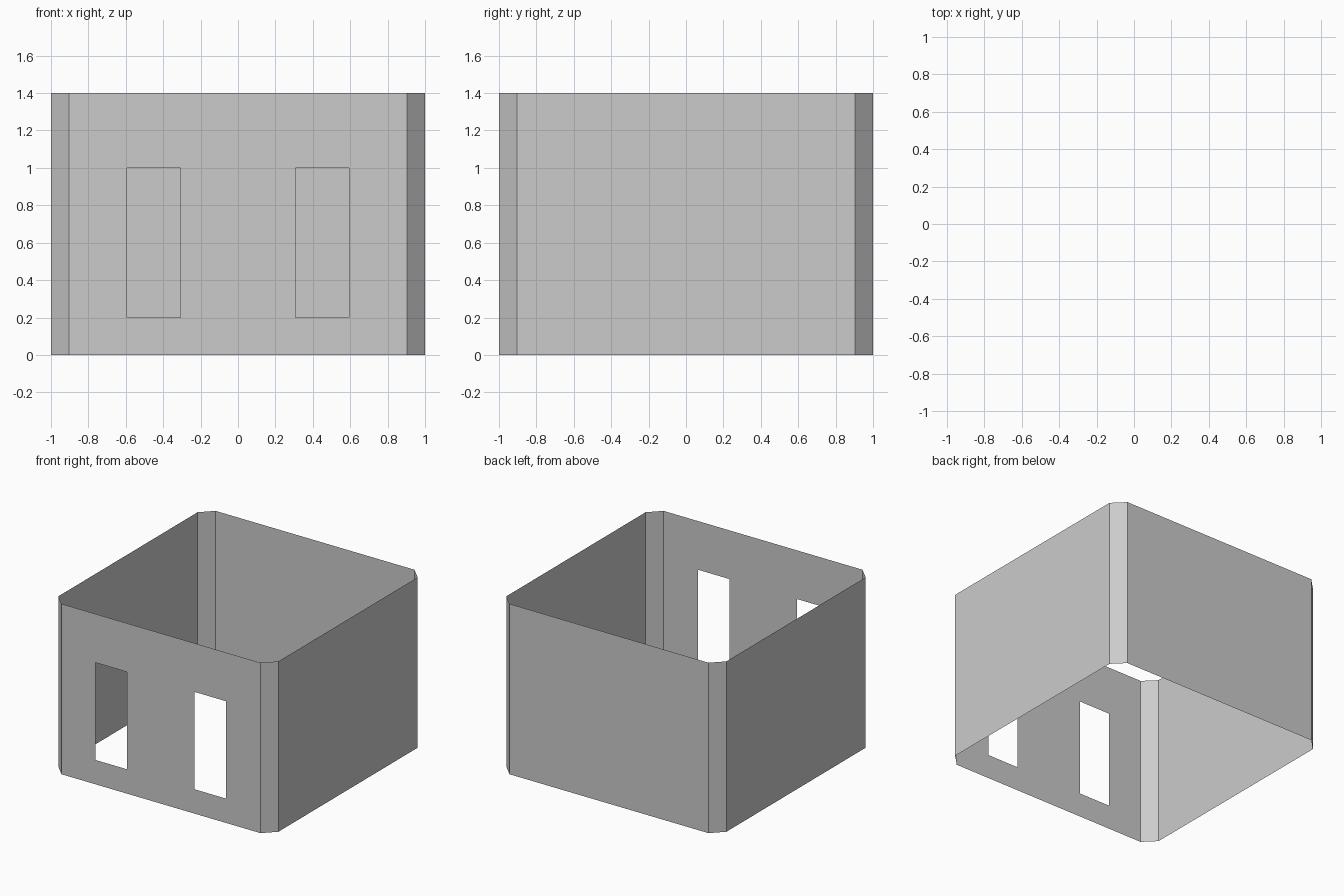
import bpy, bmesh

if "Cube" in bpy.data.objects:
    bpy.data.objects.remove(bpy.data.objects["Cube"])

HALF, CUT, HEIGHT = 1.0, 0.096, 1.4
EDGE = HALF - CUT
WIN_IN, WIN_OUT = 0.307, 0.593   # window edges, mirrored in x
SILL, LINTEL = 0.2, 1.0


def make_object(name, bm):
    bmesh.ops.remove_doubles(bm, verts=bm.verts[:], dist=1e-5)
    mesh = bpy.data.meshes.new(name)
    bm.to_mesh(mesh)
    bm.free()
    obj = bpy.data.objects.new(name, mesh)
    bpy.context.collection.objects.link(obj)


def panel(bm, a, b, z0, z1):
    """Upright single-sheet rectangle from plan point a to b."""
    bm.faces.new([bm.verts.new((*p, z)) for p, z in
                  ((a, z0), (b, z0), (b, z1), (a, z1))])


# Side, back and chamfered corner walls, counter-clockwise in plan
plan = [(EDGE, -HALF), (HALF, -EDGE), (HALF, EDGE), (EDGE, HALF),
        (-EDGE, HALF), (-HALF, EDGE), (-HALF, -EDGE), (-EDGE, -HALF)]
bm = bmesh.new()
for a, b in zip(plan, plan[1:]):
    panel(bm, a, b, 0, HEIGHT)
make_object("outer_walls", bm)

# Front wall: a grid of panels leaving two window openings
xs = [-EDGE, -WIN_OUT, -WIN_IN, WIN_IN, WIN_OUT, EDGE]
zs = [0, SILL, LINTEL, HEIGHT]
bm = bmesh.new()
for i in range(5):
    for j in range(3):
        if i in (1, 3) and j == 1:
            continue
        panel(bm, (xs[i], -HALF), (xs[i + 1], -HALF), zs[j], zs[j + 1])
make_object("front_wall", bm)
